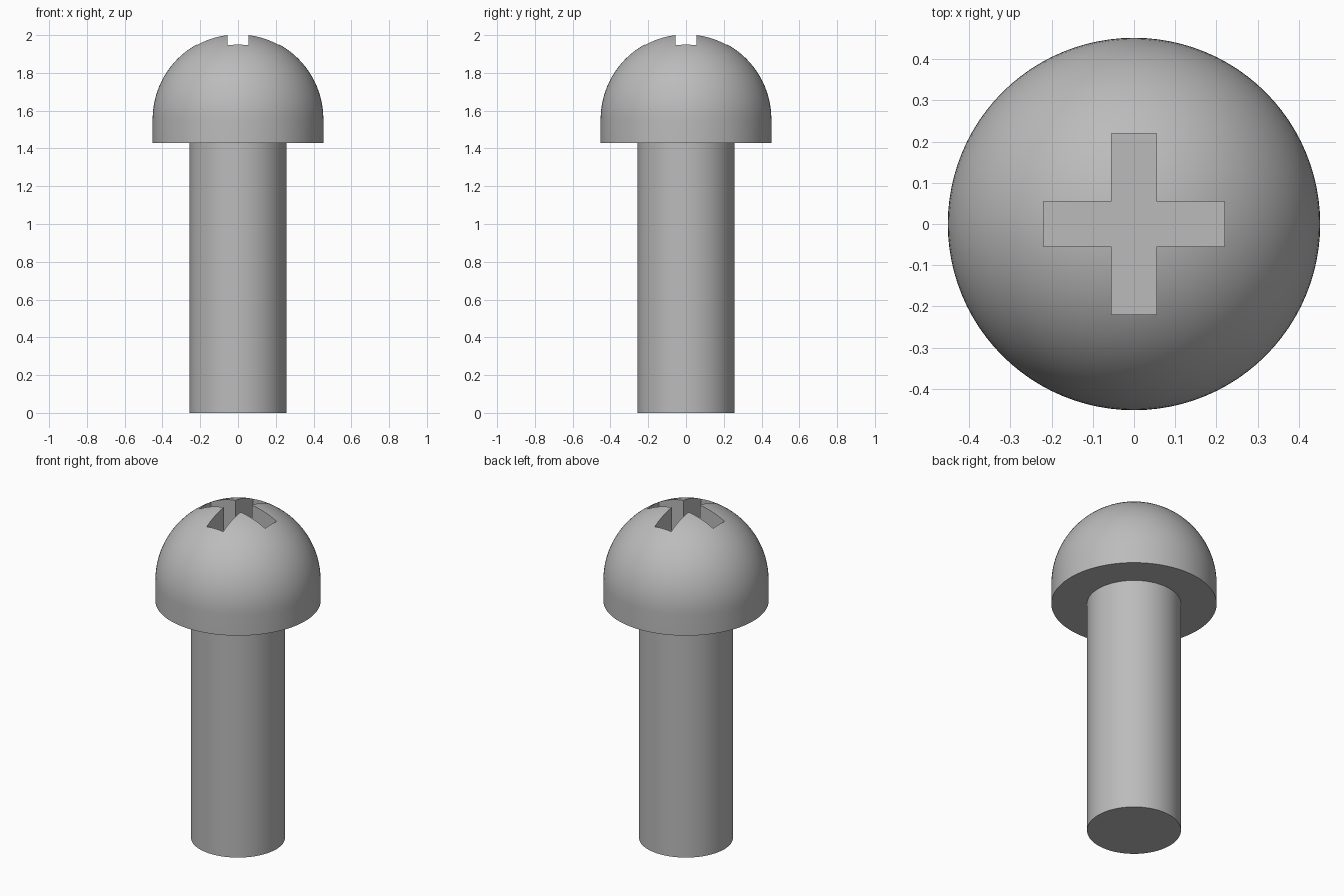
import bpy, bmesh, math

cube = bpy.data.objects.get("Cube")
if cube:
    bpy.data.objects.remove(cube)

HEAD_R, SHAFT_R = 0.452, 0.257
HEAD_Z, DOME_Z = 1.43, 1.555
SLOT_W, SLOT_L, SLOT_Z = 0.11, 0.44, 1.8
SEGMENTS = 96

steel = bpy.data.materials.new("grey steel")
steel.use_nodes = True
color = (0.5, 0.5, 0.5, 1)
steel.diffuse_color = color
steel.node_tree.nodes["Principled BSDF"].inputs["Base Color"].default_value = color


def add_object(name, bm):
    bmesh.ops.recalc_face_normals(bm, faces=bm.faces)
    mesh = bpy.data.meshes.new(name)
    bm.to_mesh(mesh)
    bm.free()
    mesh.materials.append(steel)
    obj = bpy.data.objects.new(name, mesh)
    bpy.context.collection.objects.link(obj)
    return obj


def lathe(name, profile):
    """Revolve (radius, height) points about z."""
    bm = bmesh.new()
    verts = [bm.verts.new((r, 0, z)) for r, z in profile]
    edges = [bm.edges.new(pair) for pair in zip(verts, verts[1:])]
    bmesh.ops.spin(bm, geom=verts + edges, cent=(0, 0, 0), axis=(0, 0, 1),
                   angle=2 * math.pi, steps=SEGMENTS, use_duplicate=False)
    bmesh.ops.remove_doubles(bm, verts=bm.verts, dist=1e-5)
    return add_object(name, bm)


def smooth(obj):
    bpy.ops.object.select_all(action="DESELECT")
    obj.select_set(True)
    bpy.context.view_layer.objects.active = obj
    bpy.ops.object.shade_smooth_by_angle(angle=math.radians(30))


# Shaft
shaft = lathe("shaft", [(0, 0), (SHAFT_R, 0), (SHAFT_R, HEAD_Z), (0, HEAD_Z)])

# Domed head with a short straight rim
steps = 24
dome = [(HEAD_R * math.cos(a), DOME_Z + HEAD_R * math.sin(a))
        for a in (math.pi / 2 * i / steps for i in range(steps))]
head = lathe("head", [(0, HEAD_Z), (HEAD_R, HEAD_Z)] + dome + [(0, DOME_Z + HEAD_R)])

# Cross recess: an extruded plus-shaped outline
w, l = SLOT_W / 2, SLOT_L / 2
bm = bmesh.new()
outline = []
for k in range(4):
    c, s = round(math.cos(k * math.pi / 2)), round(math.sin(k * math.pi / 2))
    for x, y in ((l, -w), (l, w), (w, w)):
        outline.append(bm.verts.new((c * x - s * y, s * x + c * y, SLOT_Z)))
base = bm.faces.new(outline)
top = bmesh.ops.extrude_face_region(bm, geom=[base])["geom"]
bmesh.ops.translate(bm, vec=(0, 0, 0.4),
                    verts=[v for v in top if isinstance(v, bmesh.types.BMVert)])
cutter = add_object("recess_cutter", bm)

cut = head.modifiers.new("cross recess", "BOOLEAN")
cut.operation = "DIFFERENCE"
cut.solver = "EXACT"
cut.object = cutter
bpy.context.view_layer.objects.active = head
bpy.ops.object.modifier_apply(modifier=cut.name)
bpy.data.objects.remove(cutter)

for part in (shaft, head):
    smooth(part)
